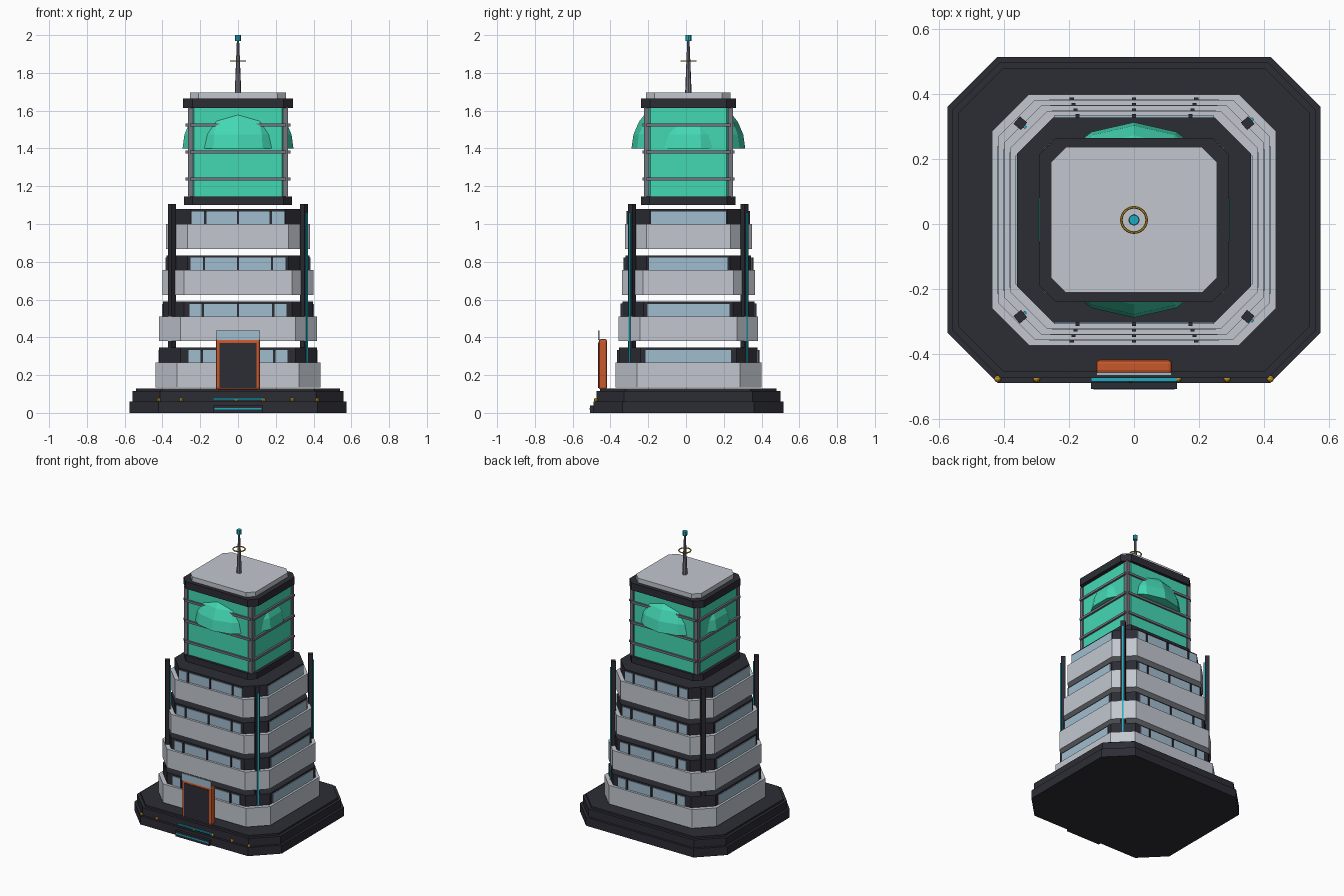
import bpy, bmesh, math
from mathutils import Matrix

if "Cube" in bpy.data.objects:
    bpy.data.objects.remove(bpy.data.objects["Cube"])

CY = 0.0125  # the tower sits slightly behind the entrance step


def material(name, r, g, b):
    m = bpy.data.materials.new(name)
    lin = [((c / 255 + 0.055) / 1.055) ** 2.4 for c in (r, g, b)]
    m.diffuse_color = (*lin, 1)
    m.use_nodes = True
    m.node_tree.nodes["Principled BSDF"].inputs["Base Color"].default_value = m.diffuse_color
    return m


LIGHT = material("light_panel", 194, 199, 207)
DARK = material("dark_slate", 44, 44, 53)
GLASS = material("pale_glass", 160, 188, 206)
GREEN = material("green_glass", 68, 216, 180)
ORANGE = material("orange_paint", 200, 88, 44)
GOLD = material("gold_light", 190, 145, 35)
CYAN = material("cyan_light", 28, 172, 192)
METAL = material("grey_metal", 116, 118, 128)


def finish(bm, name, mat):
    bmesh.ops.recalc_face_normals(bm, faces=bm.faces)
    me = bpy.data.meshes.new(name)
    bm.to_mesh(me)
    bm.free()
    me.materials.append(mat)
    ob = bpy.data.objects.new(name, me)
    bpy.context.collection.objects.link(ob)
    return ob


def box(name, mat, center, size, turn=0, bevel=0):
    bm = bmesh.new()
    bmesh.ops.create_cube(bm, size=1, matrix=Matrix.Translation(center)
                          @ Matrix.Rotation(turn, 4, 'Z') @ Matrix.Diagonal((*size, 1)))
    if bevel:
        bmesh.ops.bevel(bm, geom=bm.edges[:], offset=bevel, segments=2,
                        profile=0.5, affect='EDGES')
    return finish(bm, name, mat)


def slab(name, mat, hx, hy, c, z0, z1):
    """Prism with a chamfered rectangle as its plan."""
    pts = [(hx, hy - c), (hx - c, hy), (c - hx, hy), (-hx, hy - c),
           (-hx, c - hy), (c - hx, -hy), (hx - c, -hy), (hx, c - hy)]
    bm = bmesh.new()
    f = bm.faces.new([bm.verts.new((x, y + CY, z0)) for x, y in pts])
    ext = bmesh.ops.extrude_face_region(bm, geom=[f])
    bmesh.ops.translate(bm, vec=(0, 0, z1 - z0),
                        verts=[v for v in ext["geom"] if isinstance(v, bmesh.types.BMVert)])
    return finish(bm, name, mat)


def cone(name, mat, r0, r1, z0, z1, n):
    bm = bmesh.new()
    bmesh.ops.create_cone(bm, cap_ends=True, segments=n, radius1=r0, radius2=r1,
                          depth=z1 - z0, matrix=Matrix.Translation((0, CY, (z0 + z1) / 2)))
    return finish(bm, name, mat)


# Stepped base
for i, (inset, z0, z1) in enumerate([(0, 0, 0.06), (0.016, 0.06, 0.115), (0.035, 0.115, 0.128)]):
    slab(f"base_tier_{i + 1}", DARK, 0.575 - inset, 0.5025 - inset, 0.155 - inset * 0.5, z0, z1)

# Entrance step, its light strips and the row of lamps
box("entrance_step", DARK, (0, -0.485, 0.02), (0.265, 0.046, 0.04))
box("step_light_low", CYAN, (0, -0.5075, 0.022), (0.25, 0.005, 0.009))
box("step_light_high", CYAN, (0, -0.479, 0.074), (0.265, 0.012, 0.009))
for i, x in enumerate([-0.42, -0.30, -0.01, 0.135, 0.287, 0.42]):
    bm = bmesh.new()
    bmesh.ops.create_uvsphere(bm, u_segments=8, v_segments=6, radius=0.011,
                              matrix=Matrix.Translation((x, -0.477, 0.068)))
    finish(bm, f"base_lamp_{i + 1}", GOLD)

# Entrance gate
box("gate_frame", ORANGE, (0, -0.44, 0.257), (0.235, 0.044, 0.268), bevel=0.012)
box("gate_door", DARK, (0, -0.462, 0.25), (0.195, 0.006, 0.238))
box("gate_sign_glass", GLASS, (0, -0.462, 0.41), (0.232, 0.008, 0.05))

# Four floors: parapet band, recessed dark storey, window strips, mullions
for i in range(4):
    hx, hy, z = 0.437 - 0.019 * i, 0.386 - 0.0167 * i, 0.135 + 0.2445 * i
    slab(f"floor_{i + 1}_band", LIGHT, hx, hy, 0.113, z, z + 0.132)
    kx, ky = hx - 0.02, hy - 0.02
    slab(f"floor_{i + 1}_storey", DARK, kx, ky, 0.112, z + 0.132, z + 0.21)
    wx, wy, wz = 0.262 - 0.005 * i, 0.226 - 0.009 * i, z + 0.165
    for s, tag in ((-1, "a"), (1, "b")):
        box(f"floor_{i + 1}_window_y_{tag}", GLASS, (0, CY + s * ky, wz), (2 * wx, 0.01, 0.066))
        box(f"floor_{i + 1}_window_x_{tag}", GLASS, (s * kx, CY, wz), (0.01, 2 * wy, 0.066))
        for k in (-1, 0, 1):
            box(f"floor_{i + 1}_mullion_{tag}_{k + 2}", DARK,
                (k * (0.192 - 0.006 * i), CY + s * ky, wz), (0.013, 0.022, 0.068))

# Corner pylons with light strips
for sx in (-1, 1):
    for sy in (-1, 1):
        x, y = sx * 0.35, CY + sy * 0.298
        tag = f"{'right' if sx > 0 else 'left'}_{'back' if sy > 0 else 'front'}"
        turn = sx * sy * math.radians(40)
        box(f"pylon_{tag}", DARK, (x, y, 0.62), (0.03, 0.03, 0.97), turn)
        box(f"pylon_light_{tag}", CYAN, (x + 0.014, y + sx * sy * 0.012, 0.64),
            (0.008, 0.01, 0.84), turn)

# Green glass crown
slab("crown_lower_rim", DARK, 0.285, 0.25, 0.045, 1.10, 1.145)
slab("crown_glass", GREEN, 0.264, 0.233, 0.032, 1.145, 1.615)
slab("crown_upper_rim", DARK, 0.291, 0.252, 0.05, 1.615, 1.665)
slab("crown_roof", LIGHT, 0.255, 0.224, 0.045, 1.665, 1.697)

# Dome pushing through the crown glass
bm = bmesh.new()
bmesh.ops.create_uvsphere(bm, u_segments=14, v_segments=12, radius=0.301)
bmesh.ops.bisect_plane(bm, geom=bm.verts[:] + bm.edges[:] + bm.faces[:], plane_co=(0, 0, 0),
                       plane_no=(0, 0, -1), clear_outer=True)
bmesh.ops.holes_fill(bm, edges=[e for e in bm.edges if e.is_boundary])
bmesh.ops.transform(bm, verts=bm.verts, matrix=Matrix.Translation((0, CY, 1.4))
                    @ Matrix.Diagonal((1, 1, 0.95, 1)))
finish(bm, "crown_dome", GREEN)

# Crown columns and horizontal rails
for sx in (-1, 1):
    for sy in (-1, 1):
        box(f"crown_column_{sx}_{sy}", METAL, (sx * 0.252, CY + sy * 0.222, 1.38),
            (0.026, 0.026, 0.48))
for i, z in enumerate((1.237, 1.381, 1.525)):
    for s in (-1, 1):
        box(f"crown_rail_y_{i}_{s}", METAL, (0, CY + s * 0.236, z), (0.51, 0.016, 0.016))
        box(f"crown_rail_x_{i}_{s}", METAL, (s * 0.268, CY, z), (0.018, 0.45, 0.016))

# Antenna
cone("antenna_mast", METAL, 0.017, 0.006, 1.697, 1.975, 8)
cone("antenna_tip", CYAN, 0.016, 0.016, 1.97, 2.0, 8)
bpy.ops.mesh.primitive_torus_add(major_segments=24, minor_segments=6, major_radius=0.039,
                                 minor_radius=0.004, location=(0, CY, 1.863))
ring = bpy.context.object
ring.name = "antenna_ring"
ring.data.materials.append(GOLD)
